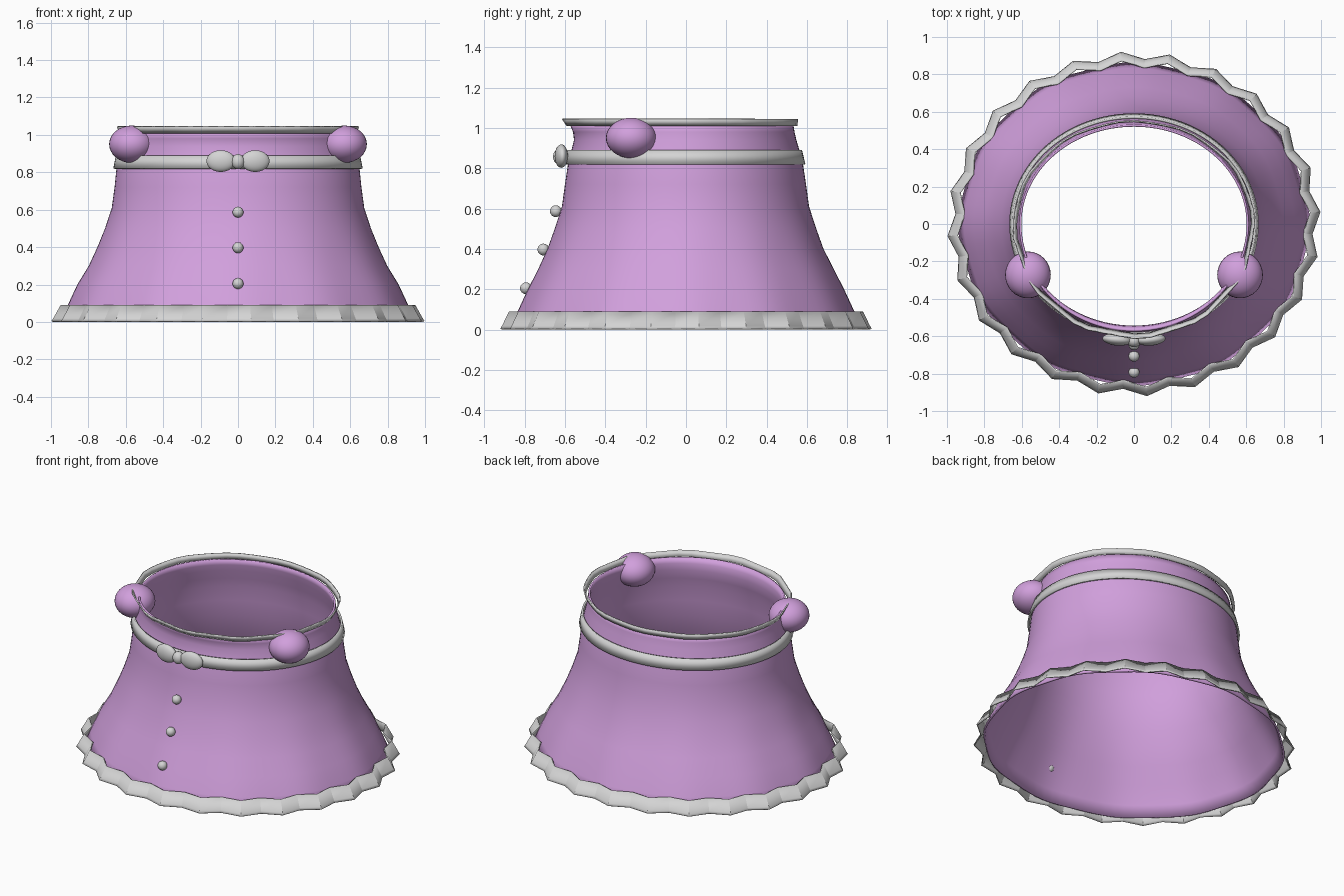
import bpy, bmesh
from math import sin, cos, pi, radians

cube = bpy.data.objects.get("Cube")
if cube:
    bpy.data.objects.remove(cube)


def material(name, colour):
    m = bpy.data.materials.new(name)
    m.use_nodes = True
    m.diffuse_color = (*colour, 1)
    m.node_tree.nodes["Principled BSDF"].inputs["Base Color"].default_value = (*colour, 1)
    return m


LILAC = material("lilac cloth", (0.64, 0.35, 0.72))
PALE = material("pale grey trim", (0.66, 0.66, 0.66))


def smooth(obj, angle):
    bpy.ops.object.select_all(action="DESELECT")
    obj.select_set(True)
    bpy.context.view_layer.objects.active = obj
    bpy.ops.object.shade_smooth_by_angle(angle=radians(angle))


def band(name, rows, mat, thickness, ripple=None, start=0, seg=48, angle=40):
    """Loft oval rows (half width, front depth, back depth, height) into an open cloth band."""
    bm = bmesh.new()
    loops = []
    for i, (rx, front, back, z) in enumerate(rows):
        loop = []
        for k in range(seg):
            t = radians(start) + 2 * pi * k / seg
            s = 1 + (ripple(k, t, i) if ripple else 0)
            ry = front if sin(t) < 0 else back
            loop.append(bm.verts.new((rx * s * cos(t), ry * s * sin(t), z)))
        loops.append(loop)
    for a, b in zip(loops, loops[1:]):
        for k in range(seg):
            n = (k + 1) % seg
            bm.faces.new((a[k], a[n], b[n], b[k]))
    mesh = bpy.data.meshes.new(name)
    bm.to_mesh(mesh)
    bm.free()
    obj = bpy.data.objects.new(name, mesh)
    bpy.context.collection.objects.link(obj)
    mesh.materials.append(mat)
    smooth(obj, angle)
    solid = obj.modifiers.new("cloth thickness", "SOLIDIFY")
    solid.thickness = thickness
    solid.offset = -1
    return obj


def ball(name, centre, radii, mat, turn=0):
    bpy.ops.mesh.primitive_uv_sphere_add(segments=32, ring_count=16, location=centre,
                                         rotation=(0, 0, turn))
    obj = bpy.context.object
    obj.name = name
    obj.scale = radii
    obj.data.materials.append(mat)
    smooth(obj, 60)
    return obj


# Flared dress body with soft folds towards the hem
body = [(0.935, 0.86, 0.86, 0.02), (0.905, 0.83, 0.83, 0.09), (0.855, 0.78, 0.78, 0.2),
        (0.795, 0.73, 0.73, 0.3), (0.75, 0.685, 0.68, 0.4), (0.71, 0.65, 0.645, 0.5),
        (0.675, 0.615, 0.61, 0.61), (0.66, 0.6, 0.595, 0.72), (0.65, 0.585, 0.58, 0.82),
        (0.635, 0.57, 0.565, 0.88), (0.622, 0.555, 0.547, 0.94), (0.614, 0.56, 0.538, 0.98),
        (0.614, 0.575, 0.532, 1.015)]
band("dress_body", body, LILAC, 0.012, seg=96,
     ripple=lambda k, t, i: 0.007 * cos(12 * t) * max(0, 1 - i / 6))

# Pleated hem ruffle
hem = [(0.978, 0.903, 0.903, 0.005), (0.97, 0.895, 0.895, 0.018), (0.93, 0.86, 0.86, 0.09)]
band("hem_ruffle", hem, PALE, 0.008, start=4, angle=20,
     ripple=lambda k, t, i: 0.022 if k % 2 == 0 else -0.022)

# Sash around the upper body
band("waist_sash", [(0.667, 0.603, 0.592, 0.82), (0.653, 0.59, 0.575, 0.89)],
     PALE, 0.012, seg=96)

# Neckline trim, rippled across the front
band("neck_trim", [(0.63, 0.587, 0.55, 1.008), (0.645, 0.61, 0.553, 1.043)], PALE, 0.008,
     angle=20, ripple=lambda k, t, i: (0.008 if sin(t) < 0 else 0.004) * (-1) ** (k // 2))

# Puffed sleeves and bow loops, mirrored
for side, x in (("left", 1), ("right", -1)):
    ball(side + "_puff_sleeve", (x * 0.567, -0.272, 0.95), (0.122, 0.125, 0.1), LILAC)
    ball(side + "_bow_loop", (x * 0.092, -0.618, 0.86), (0.077, 0.032, 0.058), PALE, x * 0.1)
ball("bow_knot", (0, -0.625, 0.857), (0.036, 0.034, 0.04), PALE)

# Front buttons
for i, (y, z) in enumerate([(-0.645, 0.587), (-0.707, 0.397), (-0.793, 0.205)]):
    ball("button_%d" % (i + 1), (0, y, z), (0.029, 0.029, 0.029), PALE)
